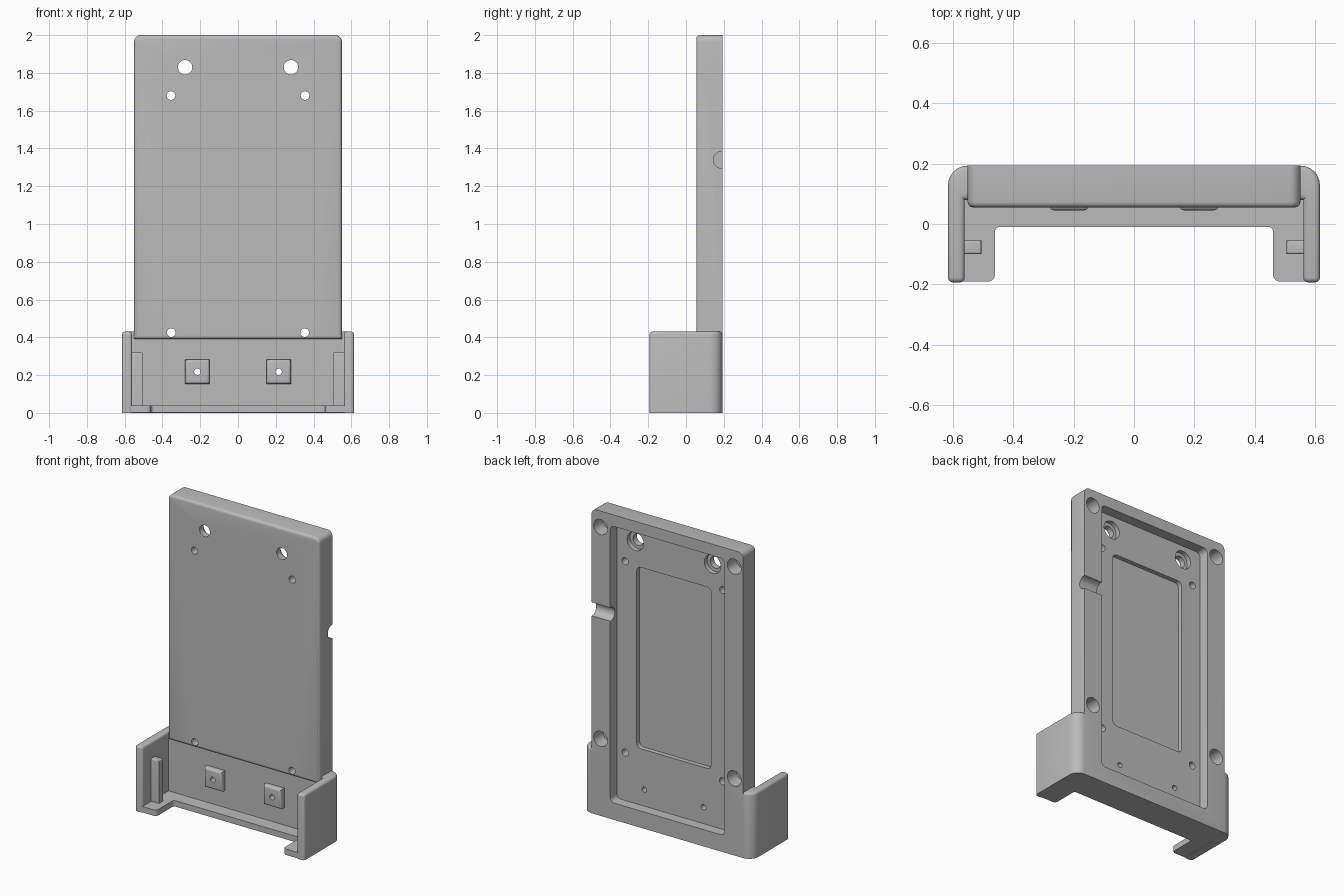
import bpy, bmesh, math
from mathutils import Vector

cube = bpy.data.objects.get("Cube")
if cube:
    bpy.data.objects.remove(cube, do_unlink=True)

BACK, FRONT, FACE, RECESS, POCKET = 0.193, -0.193, 0.055, 0.08, 0.125

grey = bpy.data.materials.new("matte grey")
grey.use_nodes = True
grey.diffuse_color = (0.5, 0.5, 0.5, 1)
grey.node_tree.nodes["Principled BSDF"].inputs["Base Color"].default_value = (0.5, 0.5, 0.5, 1)


def rounded(corners, steps=6):
    """Outline from (a, b, radius) corners, each turned into an arc."""
    out = []
    for i, (a, b, r) in enumerate(corners):
        p = Vector((a, b))
        if r == 0:
            out.append(p)
            continue
        s = p + (Vector(corners[i - 1][:2]) - p).normalized() * r
        e = p + (Vector(corners[(i + 1) % len(corners)][:2]) - p).normalized() * r
        c = s + e - p
        for k in range(steps + 1):
            t = math.pi / 2 * k / steps
            out.append(c + (s - c) * math.cos(t) + (e - c) * math.sin(t))
    return out


def rect(a0, a1, b0, b1, r=0):
    return rounded([(a0, b0, r), (a1, b0, r), (a1, b1, r), (a0, b1, r)])


def circle(a, b, r, n=32):
    return [Vector((a + r * math.cos(math.tau * k / n), b + r * math.sin(math.tau * k / n)))
            for k in range(n)]


def prism(name, outline, axis, lo, hi, bevel=0, rule=None):
    """Extrude an outline along an axis and round the edges picked by the rule."""
    place = {"x": lambda p, d: (d, p.x, p.y),
             "y": lambda p, d: (p.x, d, p.y),
             "z": lambda p, d: (p.x, p.y, d)}[axis]
    bm = bmesh.new()
    ends = [[bm.verts.new(place(p, d)) for p in outline] for d in (lo, hi)]
    bm.faces.new(ends[0])
    bm.faces.new(ends[1])
    n = len(outline)
    for i in range(n):
        j = (i + 1) % n
        bm.faces.new((ends[0][i], ends[0][j], ends[1][j], ends[1][i]))
    bmesh.ops.recalc_face_normals(bm, faces=bm.faces[:])
    if bevel:
        edges = [e for e in bm.edges if rule(*[v.co for v in e.verts])]
        bmesh.ops.bevel(bm, geom=edges, offset=bevel, segments=4, profile=0.5,
                        affect='EDGES', clamp_overlap=True)
    mesh = bpy.data.meshes.new(name)
    bm.to_mesh(mesh)
    bm.free()
    mesh.materials.append(grey)
    ob = bpy.data.objects.new(name, mesh)
    bpy.context.scene.collection.objects.link(ob)
    return ob


def combine(body, other, operation):
    mod = body.modifiers.new("combine", 'BOOLEAN')
    mod.operation, mod.solver, mod.object = operation, 'EXACT', other
    bpy.context.view_layer.objects.active = body
    bpy.ops.object.modifier_apply(modifier=mod.name)
    bpy.data.objects.remove(other, do_unlink=True)


def near(v, w):
    return abs(v - w) < 1e-4


# Tall back plate, rounded around its front face
plate_shape = rounded([(-0.55, 0.39, 0), (0.55, 0.39, 0), (0.55, 2, 0.035), (-0.55, 2, 0.035)])
body = prism("wall_mount_cradle", plate_shape, "y", FACE, BACK, 0.018,
             lambda p, q: near(p.y, FACE) and near(q.y, FACE))

# Cradle walls: one U shape with rounded back corners
u_shape = rounded([(-0.615, FRONT, 0), (-0.56, FRONT, 0), (-0.56, RECESS, 0), (0.56, RECESS, 0),
                   (0.56, FRONT, 0), (0.615, FRONT, 0), (0.615, BACK, 0.065), (-0.615, BACK, 0.065)])
parts = [prism("cradle_walls", u_shape, "z", 0, 0.43, 0.016,
               lambda p, q: (near(p.z, 0.43) and near(q.z, 0.43))
               or (near(p.y, FRONT) and near(q.y, FRONT) and not near(p.z, q.z)))]

# Thin floor with an open middle
floor_shape = rounded([(-0.59, -0.19, 0), (-0.46, -0.19, 0.022), (-0.46, -0.01, 0.015), (0.46, -0.01, 0.015),
                       (0.46, -0.19, 0.022), (0.59, -0.19, 0), (0.59, 0.1, 0), (-0.59, 0.1, 0)])
parts.append(prism("cradle_floor", floor_shape, "z", 0.001, 0.04))

# Guide ribs and raised screw pads
for s in (-1, 1):
    a, b = sorted((s * 0.505, s * 0.58))
    parts.append(prism("guide_rib", rect(a, b, -0.1, -0.055), "z", 0.03, 0.32, 0.008,
                       lambda p, q: near(p.z, 0.32) and near(q.z, 0.32)))
    x = s * 0.215
    parts.append(prism("screw_pad", rect(x - 0.065, x + 0.065, 0.153, 0.283), "y", 0.045, 0.09, 0.016,
                       lambda p, q: near(p.y, 0.045) and near(q.y, 0.045)))
for part in parts:
    combine(body, part, 'UNION')

# Stepped pocket in the back, and the cable notch on the left rim
cuts = [prism("pocket", rect(-0.415, 0.415, 0.11, 1.925, 0.03), "y", POCKET, 0.3),
        prism("inner_pocket", rect(-0.27, 0.27, 0.48, 1.67, 0.03), "y", 0.095, 0.2),
        prism("cable_notch", circle(0.19, 1.34, 0.045), "x", 0.35, 0.7)]

# Screw holes, counterbores and corner sockets
for s in (-1, 1):
    for x, z, r, depth in ((0.28, 1.83, 0.038, -0.1), (0.355, 1.68, 0.023, -0.1),
                           (0.353, 0.425, 0.023, -0.1), (0.215, 0.218, 0.017, -0.1),
                           (0.28, 1.83, 0.06, 0.095),
                           (0.485, 1.895, 0.05, 0.1), (0.485, 0.505, 0.05, 0.1)):
        cuts.append(prism("hole", circle(s * x, z, r), "y", depth, 0.3))
for cut in cuts:
    combine(body, cut, 'DIFFERENCE')

# Smooth rounds, sharp edges
body.select_set(True)
bpy.context.view_layer.objects.active = body
bpy.ops.object.shade_smooth_by_angle(angle=math.radians(30))
